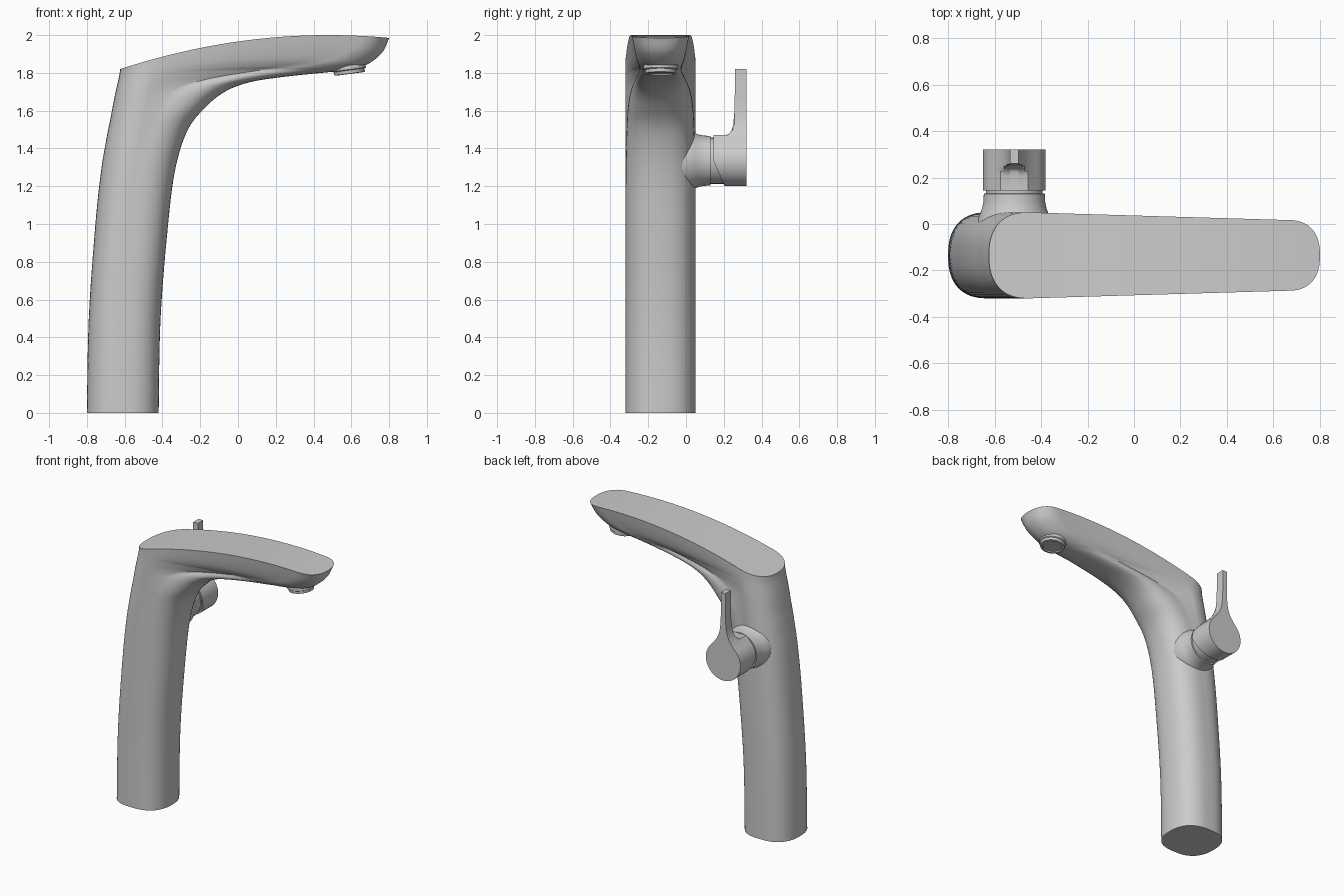
import bpy, math
from mathutils import Vector

if "Cube" in bpy.data.objects:
    bpy.data.objects.remove(bpy.data.objects["Cube"])

CY = -0.135                      # centre line of the body in y
HX, HZ = -0.515, 1.335           # axis of the side handle


def make(name, verts, faces, angle=35):
    me = bpy.data.meshes.new(name)
    me.from_pydata([tuple(v) for v in verts], [], faces)
    ob = bpy.data.objects.new(name, me)
    bpy.context.collection.objects.link(ob)
    bpy.ops.object.select_all(action='DESELECT')
    ob.select_set(True)
    bpy.context.view_layer.objects.active = ob
    bpy.ops.object.mode_set(mode='EDIT')
    bpy.ops.mesh.select_all(action='SELECT')
    bpy.ops.mesh.normals_make_consistent(inside=False)
    bpy.ops.object.mode_set(mode='OBJECT')
    bpy.ops.object.shade_smooth_by_angle(angle=math.radians(angle))
    return ob


def loft(rings, cap_end=True):
    n = len(rings[0])
    verts = [v for r in rings for v in r]
    faces = [(j * n + i, j * n + (i + 1) % n, (j + 1) * n + (i + 1) % n, (j + 1) * n + i)
             for j in range(len(rings) - 1) for i in range(n)]
    faces.append(tuple(range(n)))
    if cap_end:
        faces.append(tuple(range(len(verts) - n, len(verts))))
    return verts, faces


def lathe(profile, n=64):
    # rings of (height, radius) around z
    return [[Vector((r * math.cos(2 * math.pi * i / n), r * math.sin(2 * math.pi * i / n), h))
             for i in range(n)] for h, r in profile]


def catmull(keys, steps):
    out = []
    for k in range(len(keys) - 1):
        p = [keys[max(0, min(len(keys) - 1, k + d))] for d in (-1, 0, 1, 2)]
        for s in range(steps):
            t = s / steps
            out.append([0.5 * (2 * b + (c - a) * t + (2 * a - 5 * b + 4 * c - d) * t * t
                               + (3 * b - a - 3 * c + d) * t ** 3) for a, b, c, d in zip(*p)])
    return out + [list(keys[-1])]


# Body: sections fan from the base up to the crowned top face
# back x, back z, front x, front z, front cap length, front half width, crown
keys = [
    (-.80, 0, -.42, 0, .18, .185, 0),
    (-.79, .5, -.41, .5, .18, .185, 0),
    (-.755, 1, -.37, 1, .18, .185, 0),
    (-.725, 1.28, -.33, 1.3, .19, .184, 0),
    (-.695, 1.46, -.265, 1.5, .21, .18, 0),
    (-.675, 1.56, -.17, 1.62, .25, .175, 0),
    (-.66, 1.64, -.07, 1.7, .30, .165, 0),
    (-.65, 1.69, .06, 1.75, .36, .15, .004),
    (-.64, 1.735, .25, 1.78, .40, .13, .01),
    (-.632, 1.77, .5, 1.806, .40, .112, .02),
    (-.629, 1.785, .6, 1.82, .33, .115, .03),
    (-.627, 1.797, .69, 1.848, .25, .125, .045),
    (-.625, 1.81, .765, 1.91, .18, .138, .06),
    (-.624, 1.82, .8, 1.985, .14, .152, .075),
]
M, K, EXP = 14, 16, 2.4
rings = []
for bx, bz, fx, fz, af, wf, crown in catmull(keys, 6):
    B, F = Vector((bx, CY, bz)), Vector((fx, CY, fz))
    length = (F - B).length
    ab, wb = min(.17, length - af - .01), .185
    prof = []
    for i in range(M + 1):
        a = math.pi / 2 * i / M
        prof.append((ab * (1 - max(0, math.cos(a)) ** (2 / EXP)), wb * math.sin(a) ** (2 / EXP)))
    for i in range(1, K):
        t = i / K
        prof.append((ab + (length - ab - af) * t, wb + (wf - wb) * t))
    for i in range(M + 1):
        a = math.pi / 2 * (1 - i / M)
        prof.append((length - af * (1 - max(0, math.cos(a)) ** (2 / EXP)),
                     wf * max(0, math.sin(a)) ** (2 / EXP)))
    side, other = [], []
    for d, w in prof:
        s = d / length
        p = B.lerp(F, s) + Vector((0, 0, 4 * crown * s * (1 - s)))
        side.append(p + Vector((0, w, 0)))
        other.append(p - Vector((0, w, 0)))
    rings.append(side + other[-2:0:-1])
verts, faces = loft(rings, cap_end=False)
n, L = len(rings[0]), len(prof) - 1
o = len(verts) - n
for i in range(L):               # top face in cross strips
    q = [o + i, o + i + 1, o + (n - i - 1) % n, o + (n - i) % n]
    faces.append(tuple(dict.fromkeys(q)))
make("faucet_body", verts, faces, 40)

# Collar that flares out of the body side, with the inner core behind the handle
collar = lathe([(-.06, .165), (-.01, .16), (.03, .153), (.05, .145), (.07, .138), (.095, .133),
                (.13, .131), (.131, .122), (.22, .122)])
collar = [[Vector((HX + v.x, v.z, HZ + v.y)) for v in r] for r in collar]
make("handle_collar", *loft(collar))

# Handle: round knob whose outline grows into an upright lever
half = [(.135 * math.sin(math.radians(a)), -.135 * math.cos(math.radians(a)))
        for a in range(0, 136, 5)]
half += [(.077, .117), (.060, .138), (.045, .162), (.033, .19), (.025, .225), (.020, .27),
         (.018, .33), (.018, .485)]
outline = half + [(-x, z) for x, z in reversed(half[1:])]
levels = [(.145, .135), (.208, .135), (.225, .141), (.24, .157), (.25, .19), (.257, .27),
          (.260, .485), (.32, .485)]
rings = []
for k, (y, top) in enumerate(levels):
    slant = .44 if k == 0 else 0     # lower back edge is cut at a slant
    rings.append([Vector((HX + x, y + max(0, -z) * slant, HZ + min(z, top))) for x, z in outline])
make("lever_handle", *loft(rings), 30)

# Aerator under the spout tip
aer = make("aerator", *loft(lathe([(.05, .09), (-.008, .09), (-.012, .083), (-.03, .081),
                                   (-.032, .066), (-.024, .064)], 48)))
aer.location = (.587, CY, 1.826)
aer.rotation_euler = (0, -.13, 0)
